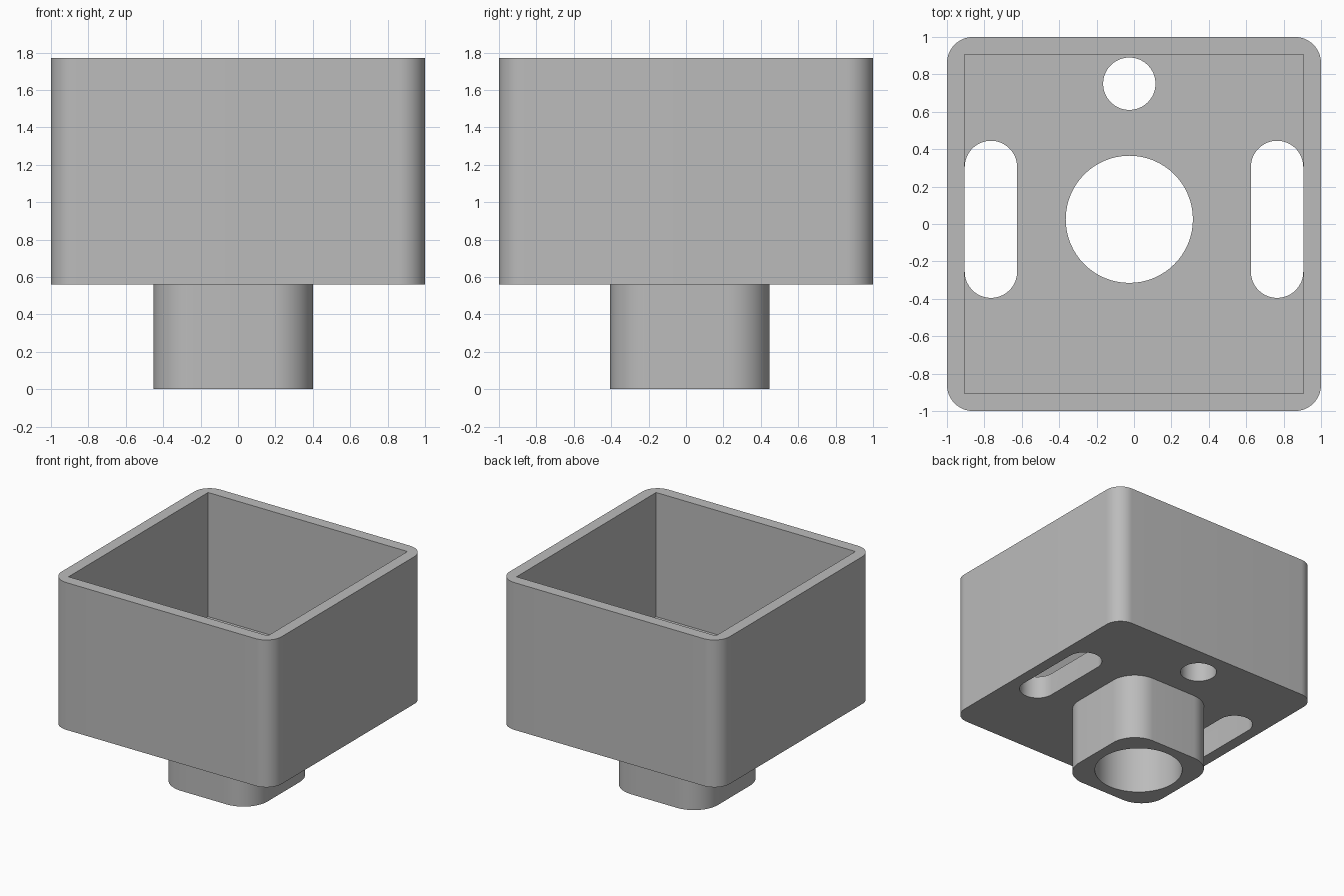
import bpy
import bmesh
from math import pi, cos, sin, radians

cube = bpy.data.objects.get("Cube")
if cube:
    bpy.data.objects.remove(cube, do_unlink=True)

GREY = (0.5, 0.5, 0.5, 1)
TOP, FLOOR_TOP, FLOOR_BOTTOM = 1.77, 0.75, 0.56
BELOW = -0.1

grey = bpy.data.materials.new("plain grey")
grey.use_nodes = True
grey.diffuse_color = GREY
grey.node_tree.nodes["Principled BSDF"].inputs["Base Color"].default_value = GREY


def prism(name, centre, size, radius, z0, z1, steps=16):
    """Upright prism with a rounded rectangle, slot or circle as its outline."""
    hx, hy = size[0] / 2 - radius, size[1] / 2 - radius
    points = []
    for corner, (sx, sy) in enumerate([(1, 1), (-1, 1), (-1, -1), (1, -1)]):
        for i in range(steps + 1 if radius else 1):
            a = (corner + i / steps) * pi / 2
            points.append((centre[0] + sx * hx + radius * cos(a),
                           centre[1] + sy * hy + radius * sin(a), z0))
    bm = bmesh.new()
    base = bm.faces.new([bm.verts.new(p) for p in points])
    bmesh.ops.remove_doubles(bm, verts=bm.verts[:], dist=1e-5)
    bm.faces.ensure_lookup_table()
    base = bm.faces[0]
    top = bmesh.ops.extrude_face_region(bm, geom=[base])["geom"]
    for v in (g for g in top if isinstance(g, bmesh.types.BMVert)):
        v.co.z = z1
    bmesh.ops.recalc_face_normals(bm, faces=bm.faces[:])
    mesh = bpy.data.meshes.new(name)
    bm.to_mesh(mesh)
    bm.free()
    mesh.materials.append(grey)
    obj = bpy.data.objects.new(name, mesh)
    bpy.context.collection.objects.link(obj)
    return obj


def combine(target, other, operation):
    """Apply a boolean and discard the helper object."""
    mod = target.modifiers.new(operation.lower(), "BOOLEAN")
    mod.operation, mod.solver, mod.object = operation, "EXACT", other
    bpy.context.view_layer.objects.active = target
    bpy.ops.object.modifier_apply(modifier=mod.name)
    bpy.data.objects.remove(other, do_unlink=True)


# Square box with rounded outer corners, on a rounded stem
box = prism("open_box_with_stem", (0, 0), (2, 2), 0.14, FLOOR_BOTTOM, TOP)
stem = prism("stem", (-0.025, 0.02), (0.854, 0.854), 0.22, 0, FLOOR_BOTTOM + 0.08)
combine(box, stem, "UNION")

# Sharp-cornered cavity, open at the top
cavity = prism("cavity", (0, 0), (1.812, 1.812), 0, FLOOR_TOP, TOP + 0.1)
combine(box, cavity, "DIFFERENCE")

# Bore through floor and stem, small round hole, two side slots
bore = prism("bore", (-0.025, 0.025), (0.68, 0.68), 0.34, BELOW, 1)
combine(box, bore, "DIFFERENCE")
hole = prism("hole", (-0.025, 0.75), (0.28, 0.28), 0.14, BELOW, 1)
combine(box, hole, "DIFFERENCE")
for side in (-1, 1):
    slot = prism("slot", (side * 0.765, 0.025), (0.28, 0.84), 0.14, BELOW, 1)
    combine(box, slot, "DIFFERENCE")

# Smooth rounded walls with crisp rims
bpy.ops.object.select_all(action="DESELECT")
box.select_set(True)
bpy.context.view_layer.objects.active = box
bpy.ops.object.shade_smooth_by_angle(angle=radians(30))
